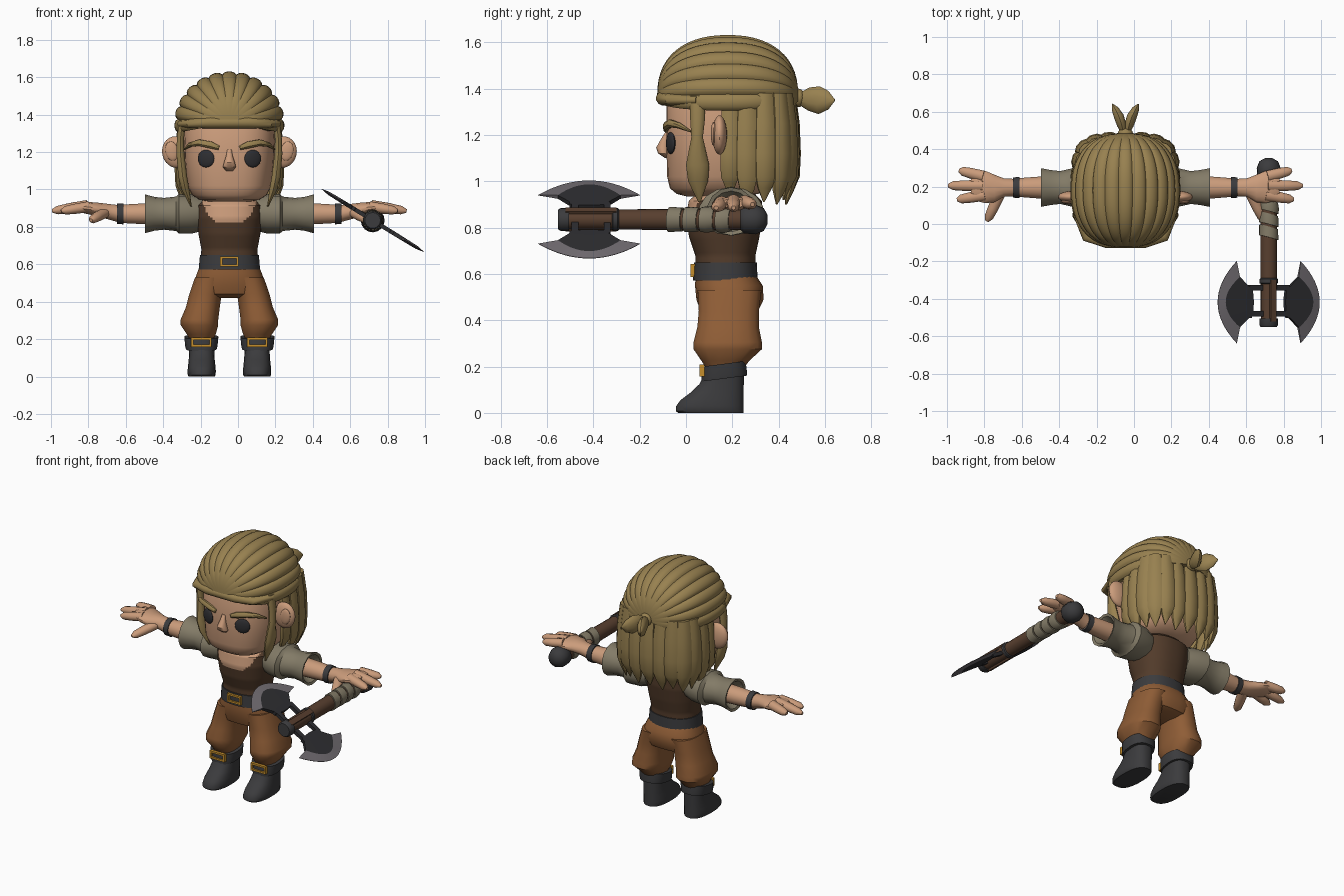
import bpy, bmesh
from math import sin, cos, pi, radians, copysign
from mathutils import Vector as V, Matrix

if "Cube" in bpy.data.objects:
    bpy.data.objects.remove(bpy.data.objects["Cube"])

CX = -0.046          # the body sits slightly left of the axe-widened centre
AY, AZ = 0.195, 0.87  # arm axis


def mat(name, hexcol):
    m = bpy.data.materials.new(name)
    c = [int(hexcol[i:i + 2], 16) / 255 for i in (0, 2, 4)]
    m.diffuse_color = [x / 12.92 if x < .04 else ((x + .055) / 1.055) ** 2.4 for x in c] + [1]
    m.use_nodes = True
    m.node_tree.nodes["Principled BSDF"].inputs["Base Color"].default_value = m.diffuse_color
    return m


SKIN, HAIR = mat("skin", "CB9C7B"), mat("hair blond", "988150")
TUNIC, PANTS = mat("tunic brown", "523B2A"), mat("trouser brown", "8F5D36")
LINEN, DARK = mat("linen", "837B67"), mat("dark leather", "3B3B3D")
GOLD, STEEL = mat("brass", "C68F2C"), mat("blade edge", "716C71")
WOOD, EYE = mat("wood", "583F2F"), mat("eye black", "2E2E31")


def finish(name, bm, m, mirror=False, loc=(CX, 0, 0), angle=40):
    bmesh.ops.remove_doubles(bm, verts=bm.verts, dist=1e-5)
    bmesh.ops.recalc_face_normals(bm, faces=bm.faces)
    me = bpy.data.meshes.new(name)
    bm.to_mesh(me)
    bm.free()
    me.materials.append(m)
    me.shade_smooth()
    me.set_sharp_from_angle(angle=radians(angle))
    o = bpy.data.objects.new(name, me)
    bpy.context.collection.objects.link(o)
    o.location = loc
    if mirror:
        o.modifiers.new("mirror", 'MIRROR').use_clip = False
    return o


def skin(bm, rings):
    """Join closed rings of points into a capped solid."""
    vs = [[bm.verts.new(p) for p in r] for r in rings]
    n = len(vs[0])
    for a, b in zip(vs, vs[1:]):
        for i in range(n):
            bm.faces.new((a[i], a[(i + 1) % n], b[(i + 1) % n], b[i]))
    bm.faces.new(vs[0])
    bm.faces.new(vs[-1])


def tube(bm, secs, up, axis=None, n=20, p=2, sub=1):
    """Sections (x, y, z, side radius, up radius) swept along a path."""
    S = [secs[0]]
    for a, b in zip(secs, secs[1:]):
        S += [[u + (w - u) * k / sub for u, w in zip(a, b)] for k in range(1, sub + 1)]
    P = [V(s[:3]) for s in S]
    f = lambda c: copysign(abs(c) ** (2 / p), c)
    rings = []
    for i, s in enumerate(S):
        t = V(axis) if axis else P[min(i + 1, len(P) - 1)] - P[max(i - 1, 0)]
        side = t.cross(V(up)).normalized()
        u = side.cross(t).normalized()
        rings.append([P[i] + side * s[3] * f(cos(2 * pi * (k + .5) / n)) + u * s[4] * f(sin(2 * pi * (k + .5) / n))
                      for k in range(n)])
    skin(bm, rings)


def part(name, secs, m, up=(0, 1, 0), axis=(0, 0, 1), mirror=False, n=20, p=2, sub=1, loc=(CX, 0, 0)):
    bm = bmesh.new()
    tube(bm, secs, up, axis, n, p, sub)
    return finish(name, bm, m, mirror, loc)


def boxes(name, items, m, mirror=False, loc=(CX, 0, 0)):
    bm = bmesh.new()
    for c, s in items:
        bmesh.ops.create_cube(bm, size=1, matrix=Matrix.Translation(c) @ Matrix.Diagonal((*s, 1)))
    return finish(name, bm, m, mirror, loc)


def ball(name, c, s, m, rz=0, ry=0, mirror=True):
    bm = bmesh.new()
    M = Matrix.Translation(c) @ Matrix.Rotation(rz, 4, 'Z') @ Matrix.Rotation(ry, 4, 'Y') @ Matrix.Diagonal((*s, 1))
    bmesh.ops.create_uvsphere(bm, u_segments=20, v_segments=12, radius=1, matrix=M)
    return finish(name, bm, m, mirror)


def frame(name, x, y, z, w, h, mirror=False):
    t = .012
    boxes(name, [((x, y, z + k * (h - t) / 2), (w, .02, t)) for k in (-1, 1)]
          + [((x + k * (w - t) / 2, y, z), (t, .02, h)) for k in (-1, 1)], GOLD, mirror)


# Head, face and ears
part("head", [(0, .12, .935, .11, .12), (0, .135, .945, .16, .175), (0, .15, .97, .2, .22),
              (0, .165, 1.02, .225, .247), (0, .17, 1.15, .238, .255), (0, .17, 1.35, .245, .255),
              (0, .17, 1.45, .2, .2)], SKIN, n=40, p=2.6)
part("nose", [(0, -.08, 1.215, .012, .008), (0, -.092, 1.18, .018, .018), (0, -.1, 1.145, .03, .03),
              (0, -.095, 1.12, .036, .026), (0, -.08, 1.1, .02, .01)], SKIN, n=12)
ball("eye", (.125, -.066, 1.165), (.047, .014, .047), EYE, rz=radians(20))
ball("ear", (.285, .145, 1.2), (.075, .032, .085), SKIN, ry=radians(12))
ball("ear_hollow", (.308, .119, 1.205), (.035, .012, .052), SKIN, ry=radians(12))
part("eyebrow", [(.055, -.085, 1.222, .012, .012), (.10, -.085, 1.238, .016, .02), (.16, -.068, 1.25, .016, .018),
                 (.21, -.03, 1.24, .014, .013), (.24, .02, 1.215, .006, .004)], HAIR,
     up=(0, 0, 1), axis=None, mirror=True, n=8)

# Swept-back hair cap: ridged meridians from the hairline to the knot
bm = bmesh.new()
NU, NV, STR = 104, 28, 13
grid = []
for j in range(NV + 1):
    v = pi * j / NV
    s, row = sin(v) ** .78 if 0 < j < NV else 0, []
    for i in range(NU + 1):
        a = radians(-101 + 202 * i / NU)
        g = 1 + .055 * (abs(sin(pi * STR * i / NU)) ** .6 - .7) * min(1, 2 * sin(v))
        row.append(bm.verts.new((.29 * s * g * sin(a), .18 - .305 * copysign(abs(cos(v)) ** .9, cos(v)),
                                 1.355 + .272 * s * g * cos(a))))
    grid.append(row)
for r, q in zip(grid, grid[1:]):
    for i in range(NU):
        bm.faces.new((r[i], r[i + 1], q[i + 1], q[i]))
bmesh.ops.remove_doubles(bm, verts=bm.verts, dist=1e-5)
bmesh.ops.holes_fill(bm, edges=[e for e in bm.edges if e.is_boundary], sides=0)
finish("hair_cap", bm, HAIR, angle=30)
# Front hairline roll and knot with two tails
part("hairline_roll", [(-.26, .05, 1.35, .02, .02), (-.2, -.06, 1.352, .04, .025), (-.1, -.095, 1.358, .035, .032),
                       (.1, -.095, 1.358, .035, .032), (.2, -.06, 1.352, .04, .025), (.26, .05, 1.35, .02, .02)],
     HAIR, up=(0, 0, 1), axis=None, n=12)
ball("hair_knot", (0, .485, 1.36), (.04, .03, .04), HAIR, mirror=False)
part("hair_tail", [(.008, .48, 1.355, .012, .02), (.02, .53, 1.355, .026, .05), (.035, .575, 1.35, .028, .06),
                   (.055, .615, 1.35, .02, .04), (.07, .642, 1.35, .003, .004)], HAIR,
     up=(0, 0, 1), axis=None, mirror=True, n=10)
# Hanging locks: x, y, outward angle, half width, tip height
bm = bmesh.new()
for x, y, ang, w, zt in ((.262, .19, 0, .045, .93), (.268, .265, 5, .05, .9), (.262, .345, 15, .05, .91),
                         (.232, .415, 42, .05, .9), (.165, .455, 75, .05, .92), (.09, .467, 85, .05, .9),
                         (.0, .472, 90, .055, .91)):
    d = V((cos(radians(ang)), sin(radians(ang)), 0))
    tube(bm, [(x - d.x * k, y - d.y * k, z, w * m, .026 * min(1, m + .1)) for k, z, m in
              ((.02, 1.38, .8), (.005, 1.25, .92), (0, 1.12, 1), (.005, 1.02, .95), (.02, zt + .06, .65), (.035, zt, .06))],
         d, (0, 0, 1), 8)
finish("hair_lock", bm, HAIR, True)
part("front_lock", [(.25, .05, 1.37, .02, .035), (.262, .05, 1.27, .02, .032), (.262, .048, 1.19, .022, .025),
                    (.25, .05, 1.07, .025, .05), (.235, .052, 1.0, .022, .043), (.205, .058, .91, .004, .005)],
     HAIR, mirror=True, n=10)

# Torso with scooped neckline, belt and buckle
torso = part("tunic", [(0, .17, .6, .155, .13), (0, .17, .68, .15, .13), (0, .165, .76, .165, .152),
                       (0, .165, .85, .178, .165), (0, .17, .915, .178, .158), (0, .17, .96, .12, .11)],
             TUNIC, n=72, p=2.3, sub=7)
torso.data.materials.append(SKIN)
for f in torso.data.polygons:
    c = f.center
    if c.y < .13 and abs(c.x) < .145 and c.z > .82 + .09 * (abs(c.x) / .135) ** 4:
        f.material_index = 1
part("neck", [(0, .17, .92, .1, .1), (0, .17, .98, .085, .085)], SKIN)
part("belt", [(0, .17, .572, .165, .14), (0, .17, .65, .158, .136)], DARK, n=32, p=2.3)
frame("belt_buckle", 0, .03, .615, .1, .055)

# Trousers
part("trouser_hips", [(0, .17, .6, .155, .128), (0, .185, .55, .175, .147), (0, .19, .49, .195, .146),
                      (0, .187, .44, .19, .125), (0, .187, .42, .14, .08)], PANTS, n=28, p=2.4)
part("trouser_leg", [(.1, .188, .53, .085, .14), (.128, .185, .44, .088, .132), (.142, .182, .37, .092, .135),
                     (.16, .18, .305, .102, .15), (.16, .18, .275, .102, .15), (.15, .17, .225, .078, .105),
                     (.15, .168, .19, .06, .08)], PANTS, mirror=True, n=16, p=2.4)

# Boots: front edge of each height level shapes the toe
part("boot", [(.148, (.25 + f) / 2, z, w, (.25 - f) / 2) for z, f, w in
              ((0, -.035, .07), (.008, -.045, .075), (.03, -.043, .076), (.055, -.025, .074), (.09, .022, .07),
               (.125, .058, .068), (.17, .08, .068), (.2, .08, .07))], DARK, mirror=True, n=24, p=2.5)
part("boot_cuff", [(.15, .165, .148, .083, .1), (.15, .165, .165, .087, .1), (.15, .165, .212, .092, .094),
                   (.15, .165, .212, .07, .075)], DARK, axis=(0, -.13, 1), mirror=True, p=2.5)
frame("boot_buckle", .15, .069, .183, .11, .05, True)

# Arms along x: flared sleeve, forearm, wristband, hand
X, Z = (1, 0, 0), (0, 0, 1)
part("sleeve", [(x, AY, AZ, a, b) for x, a, b in
                ((.14, .1, .09), (.2, .125, .105), (.27, .14, .105), (.285, .105, .092), (.35, .09, .085),
                 (.4, .096, .09), (.452, .106, .104), (.447, .09, .088), (.4, .06, .06))],
     LINEN, Z, X, True, n=14)
part("forearm", [(.36, AY, AZ, .062, .058), (.48, AY, AZ, .058, .055), (.6, AY, AZ, .048, .048)], SKIN, Z, X, True)
part("wristband", [(.565, AY, AZ, .057, .057), (.6, AY, AZ, .055, .055)], DARK, Z, X, True)
bm = bmesh.new()
tube(bm, [(.59, AY, .87, .047, .047), (.65, AY, .882, .05, .042), (.7, .19, .892, .075, .038),
          (.75, .198, .9, .088, .034), (.8, .205, .905, .083, .027), (.825, .205, .905, .06, .018)], Z, X, 16)
for tip, base in (((.89, .287, .9), (.76, .255, .912)), ((.948, .205, .885), (.76, .205, .915)),
                  ((.9, .13, .885), (.75, .155, .908)), ((.74, .015, .835), (.67, .165, .875))):
    a, b = V(base), V(tip)
    tube(bm, [(*a.lerp(b, k), r, r * .9) for k, r in ((0, .032), (.5, .03), (.85, .025), (1, .01))], Z, None, 10)
finish("hand", bm, SKIN, True)

# Axe: built along y, then rolled so the blades tilt
AX = (.72, 0, .835)
axe, Y = [], (0, 1, 0)


def rod(name, ys, m, axis=Y, n=16):
    axe.append(part(name, [(0, y, 0, r, r) for y, r in ys], m, Z, axis, n=n, loc=AX))


rod("axe_handle", [(.27, .045), (-.1, .045), (-.52, .042)], WOOD)
rod("axe_pommel", [(.235, .045), (.25, .06), (.3, .064), (.335, .05), (.352, .02)], DARK)
rod("axe_end_cap", [(-.505, .05), (-.54, .05), (-.552, .042)], DARK)
rod("axe_collar", [(-.29, .044), (-.295, .05), (-.315, .05), (-.32, .044)], DARK)
for k in range(4):
    y = .165 - .07 * k
    rod("grip_wrap_%d" % k, [(y + .03, .052), (y, .059 - .002 * k), (y - .028, .054)], LINEN, (.25, 1, .1))
axe.append(boxes("axe_cheek", [((0, -.41, k * .04), (.035, .22, .02)) for k in (-1, 1)], WOOD, loc=AX))
axe.append(boxes("axe_prong", [((k * .075, -.41 + j * .07, 0), (.1, .03, .022))
                               for k in (-1, 1) for j in (-1, 1)], EYE, loc=AX))
outer = lambda s: (.32 - .12 * s * s, .22 * s)
inner = lambda s: (.275 - .09 * s * s, .135 * s)
waist = lambda s: (.145 - .015 * s * s, .085 * s)
neck = lambda s: (.1 + .012 * s * s, .085 * s)
for name, a, b, ta, tb, m in (("blade_edge", outer, inner, .001, .009, STEEL), ("blade_plate", inner, waist, .009, .011, EYE),
                              ("blade_root", waist, neck, .011, .011, EYE)):
    bm = bmesh.new()
    for side in (-1, 1):
        skin(bm, [[(side * r, y - .418, h) for (r, y), h in ((a(s), ta), (b(s), tb), (b(s), -tb), (a(s), -ta))]
                  for s in [k / 8 - 1 for k in range(17)]])
    axe.append(finish(name, bm, m, loc=AX, angle=20))
for o in axe:
    o.rotation_euler.y = radians(31.6)
